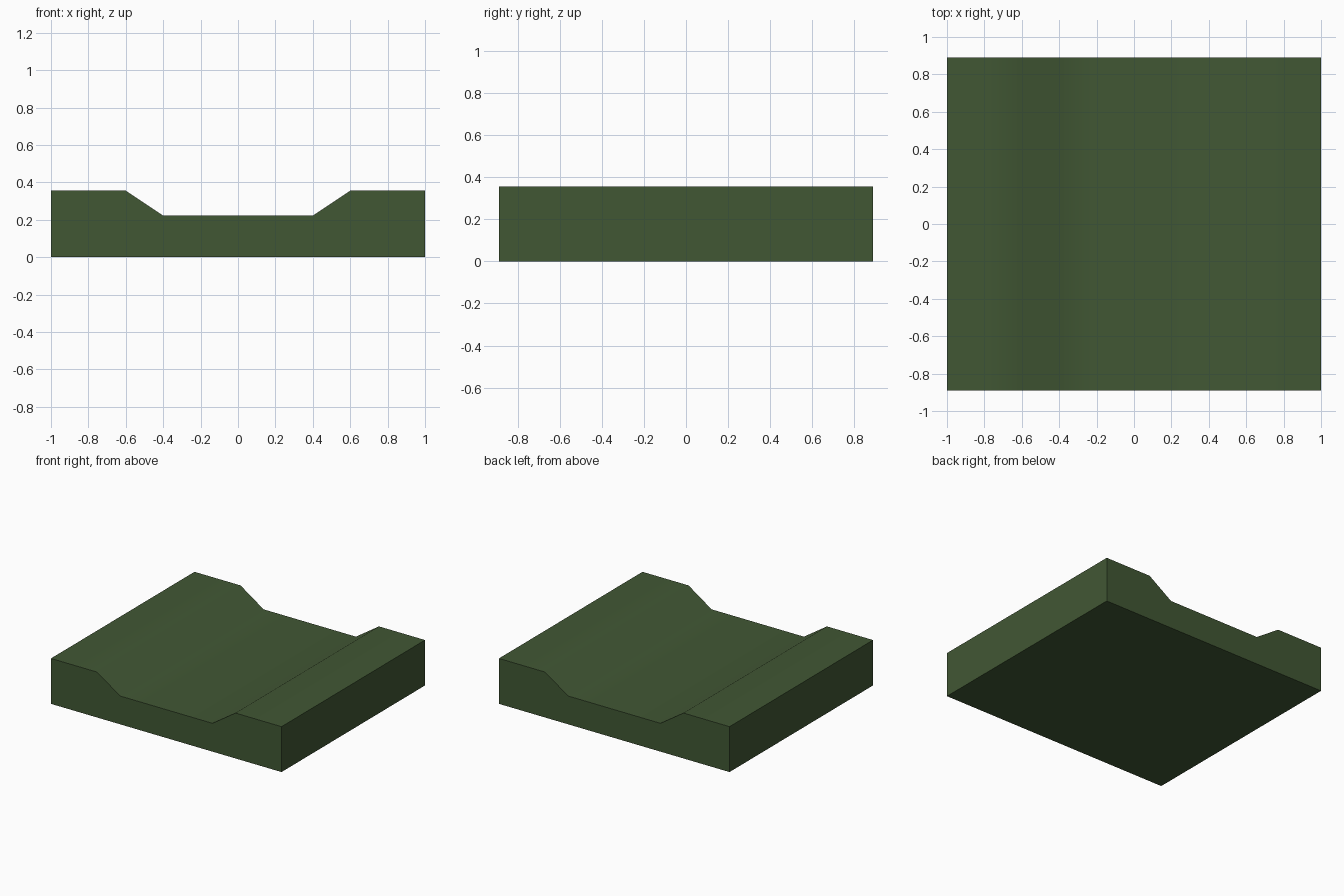
import bpy, bmesh

if "Cube" in bpy.data.objects:
    bpy.data.objects.remove(bpy.data.objects["Cube"])

HALF_Y = 0.889
FLOOR, RIM = 0.222, 0.356

# Channel cross-section: flat rims, sloped banks, flat bed
right = [(0.2, FLOOR), (0.4, FLOOR), (0.6, RIM), (0.8, RIM), (1.0, RIM)]
top = [(-x, z) for x, z in reversed(right)] + [(0, FLOOR)] + right
profile = [(-1.0, 0.0), (1.0, 0.0)] + top[::-1]

# Extrude the section from front to back
bm = bmesh.new()
face = bm.faces.new([bm.verts.new((x, -HALF_Y, z)) for x, z in profile])
res = bmesh.ops.extrude_face_region(bm, geom=[face], use_keep_orig=True)
verts = [g for g in res["geom"] if isinstance(g, bmesh.types.BMVert)]
bmesh.ops.translate(bm, verts=verts, vec=(0, 2 * HALF_Y, 0))
bmesh.ops.recalc_face_normals(bm, faces=bm.faces)

mesh = bpy.data.meshes.new("channel_tile")
bm.to_mesh(mesh)
bm.free()
tile = bpy.data.objects.new("channel_tile", mesh)
bpy.context.collection.objects.link(tile)

# Moss green surface
green = bpy.data.materials.new("moss_green")
green.diffuse_color = (0.053, 0.096, 0.0343, 1)
green.use_nodes = True
green.node_tree.nodes["Principled BSDF"].inputs["Base Color"].default_value = green.diffuse_color
mesh.materials.append(green)

# Soft banks, sharp outer edges
bpy.context.view_layer.objects.active = tile
tile.select_set(True)
bpy.ops.object.shade_smooth_by_angle(angle=0.7)
